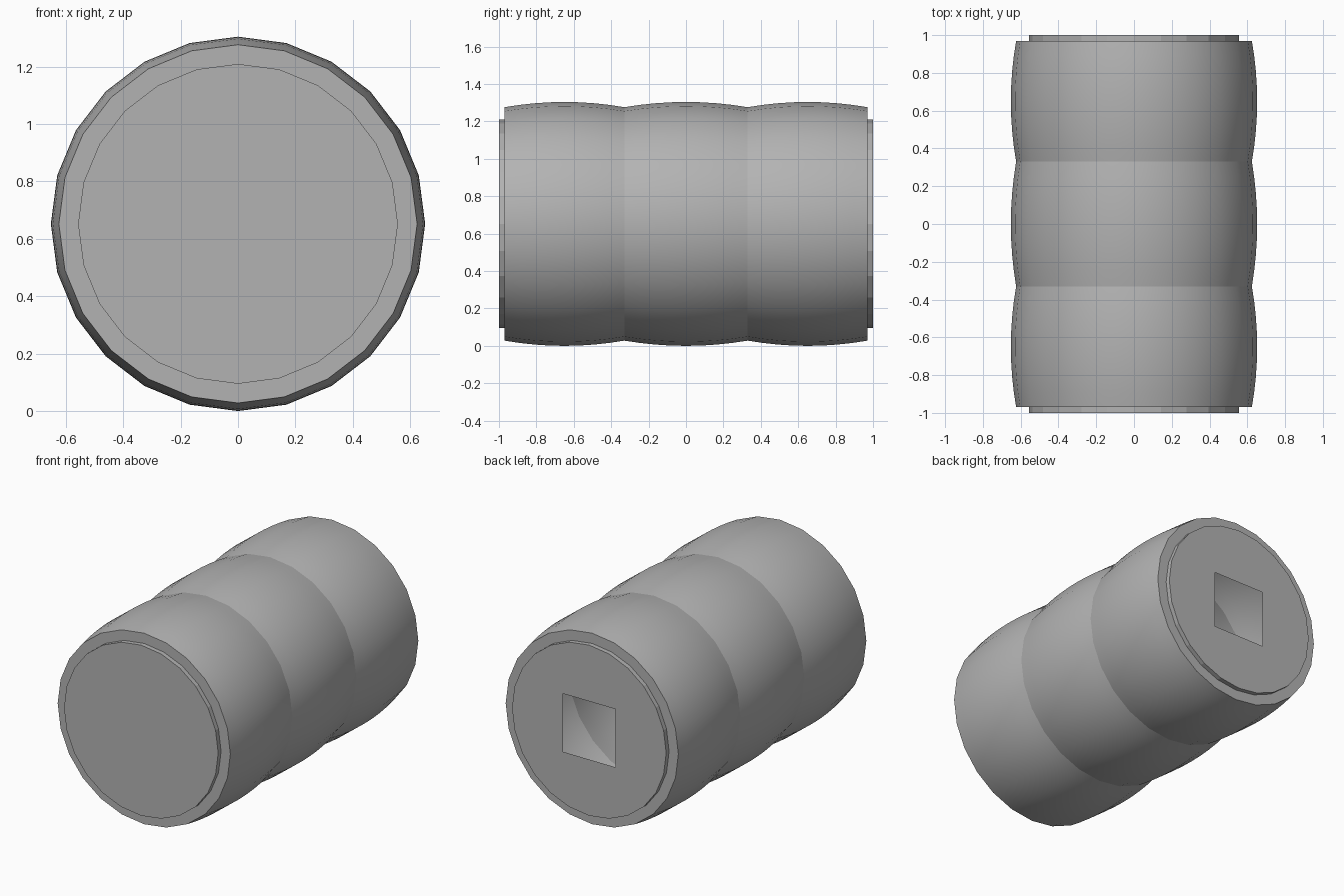
import bpy, bmesh, math

if "Cube" in bpy.data.objects:
    bpy.data.objects.remove(bpy.data.objects["Cube"])

SIDES = 24
CZ = 0.652            # height of the long axis
R_BULGE, R_SEAM, R_END = 0.652, 0.624, 0.557
Y_BODY, Y_END, HOLE = 0.97, 1.0, 0.19
SEAMS = [-Y_BODY, -0.33, 0.33, Y_BODY]

grey = bpy.data.materials.new("plain grey")
grey.diffuse_color = (0.45, 0.45, 0.45, 1)
grey.use_nodes = True
grey.node_tree.nodes["Principled BSDF"].inputs["Base Color"].default_value = grey.diffuse_color


def ring(bm, r, y):
    return [bm.verts.new((r * math.cos(2 * math.pi * k / SIDES), y,
                          CZ + r * math.sin(2 * math.pi * k / SIDES)))
            for k in range(SIDES)]


def skin(bm, a, b, smooth=True):
    for k in range(SIDES):
        j = (k + 1) % SIDES
        bm.faces.new((a[k], b[k], b[j], a[j])).smooth = smooth


def finish(bm, name):
    me = bpy.data.meshes.new(name)
    bm.to_mesh(me)
    bm.free()
    me.materials.append(grey)
    ob = bpy.data.objects.new(name, me)
    bpy.context.collection.objects.link(ob)
    return ob


# barrel wall: three bulging bands with crisp seams, open shell
bm = bmesh.new()
STEPS = 8
rings = []
for band in range(3):
    y0, y1 = SEAMS[band], SEAMS[band + 1]
    for s in range(STEPS + (band == 2)):
        t = s / STEPS
        r = R_SEAM + (R_BULGE - R_SEAM) * 4 * t * (1 - t)
        rings.append(ring(bm, r, y0 + (y1 - y0) * t))
for a, b in zip(rings, rings[1:]):
    skin(bm, a, b)
for e in bm.edges:
    ya, yb = (v.co.y for v in e.verts)
    if abs(ya - yb) < 1e-5 and any(abs(ya - s) < 1e-4 for s in SEAMS):
        e.smooth = False
finish(bm, "barrel_wall")


# end: flat shoulder ring, short raised lip, and a cap
def end_cap(name, side, hole):
    bm = bmesh.new()
    outer = ring(bm, R_SEAM, side * Y_BODY)
    inner = ring(bm, R_END, side * Y_BODY)
    lip = ring(bm, R_END, side * Y_END)
    skin(bm, outer, inner, False)
    skin(bm, inner, lip, False)
    if hole:
        # cap fans in to the four corners of a square opening
        corner = [bm.verts.new((x * HOLE, side * Y_END, CZ + z * HOLE))
                  for x, z in ((1, 1), (-1, 1), (-1, -1), (1, -1))]
        q = SIDES // 4
        for k in range(SIDES):
            c = corner[k // q]
            bm.faces.new((lip[k], lip[(k + 1) % SIDES], c))
            if k % q == 0:
                bm.faces.new((lip[k], c, corner[k // q - 1]))
    else:
        bm.faces.new(lip)
    bmesh.ops.recalc_face_normals(bm, faces=bm.faces)
    cap = max(bm.faces, key=lambda f: side * f.calc_center_median().y)
    cap.normal_update()
    if cap.normal.y * side < 0:
        bmesh.ops.reverse_faces(bm, faces=bm.faces)
    finish(bm, name)


end_cap("front_end", -1, False)
end_cap("back_end", 1, True)

# barrel wall normals outwards
ob = bpy.data.objects["barrel_wall"]
bm = bmesh.new()
bm.from_mesh(ob.data)
bm.faces.ensure_lookup_table()
f = bm.faces[0]
c = f.calc_center_median()
if f.normal.x * c.x + f.normal.z * (c.z - CZ) < 0:
    bmesh.ops.reverse_faces(bm, faces=bm.faces)
bm.to_mesh(ob.data)
bm.free()
